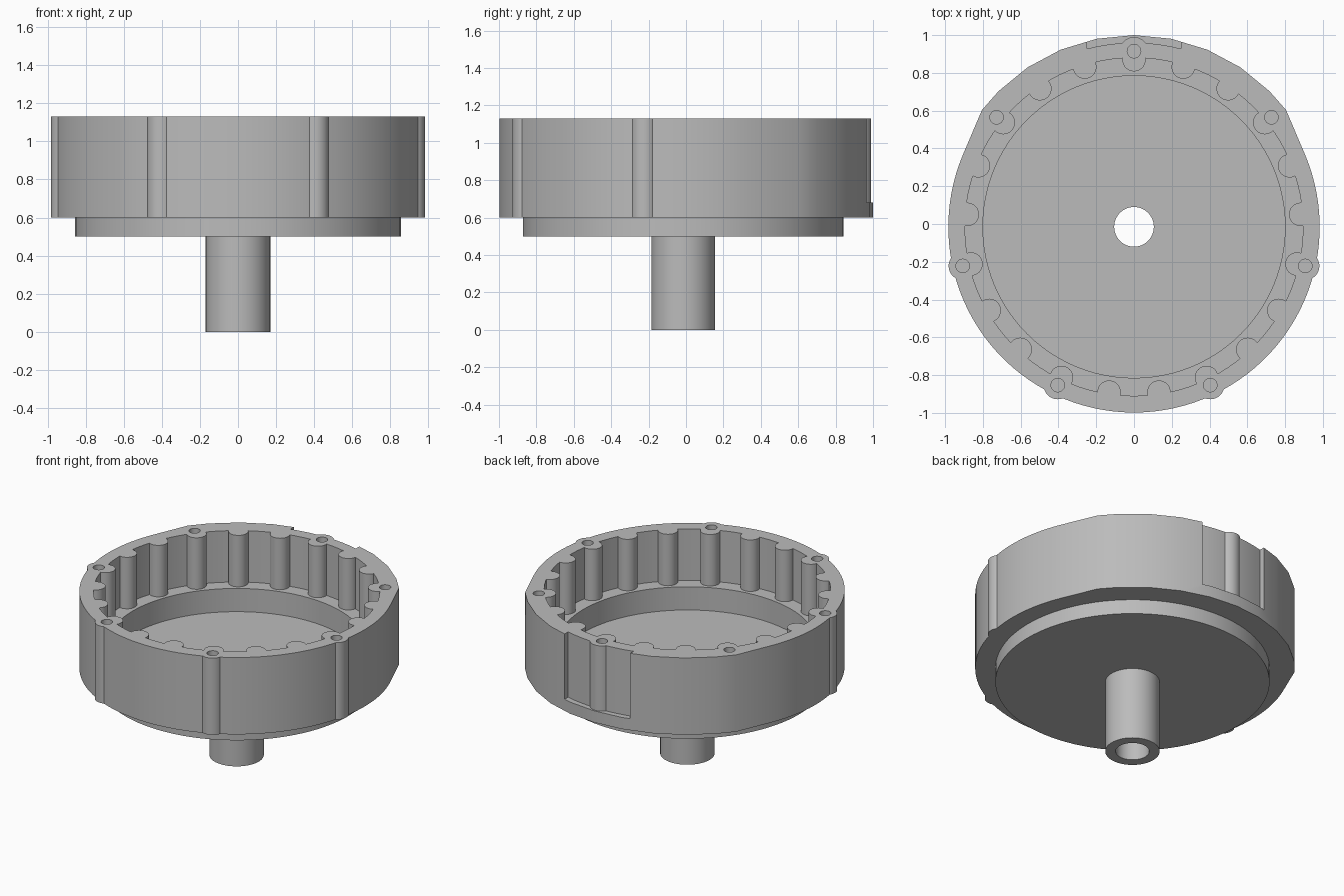
import bpy
import bmesh
from math import sin, cos, acos, radians, degrees

CY = -0.015                      # axis of the housing
TOP, RIM_BOTTOM = 1.13, 0.6
R_RIM, R_BACK = 0.983, 1.015

if "Cube" in bpy.data.objects:
    bpy.data.objects.remove(bpy.data.objects["Cube"], do_unlink=True)

grey = bpy.data.materials.new("plain grey")
grey.use_nodes = True
colour = (0.5, 0.5, 0.5, 1)
grey.diffuse_color = colour
grey.node_tree.nodes["Principled BSDF"].inputs["Base Color"].default_value = colour


def polar(r, deg):
    return r * cos(radians(deg)), CY + r * sin(radians(deg))


def prism(name, points, z0, z1):
    """Solid made by raising a flat outline from z0 to z1."""
    bm = bmesh.new()
    face = bm.faces.new([bm.verts.new((x, y, z0)) for x, y in points])
    raised = bmesh.ops.extrude_face_region(bm, geom=[face])["geom"]
    verts = [v for v in raised if isinstance(v, bmesh.types.BMVert)]
    bmesh.ops.translate(bm, vec=(0, 0, z1 - z0), verts=verts)
    bmesh.ops.recalc_face_normals(bm, faces=bm.faces)
    mesh = bpy.data.meshes.new(name)
    bm.to_mesh(mesh)
    bm.free()
    mesh.materials.append(grey)
    obj = bpy.data.objects.new(name, mesh)
    bpy.context.collection.objects.link(obj)
    return obj


def cylinder(name, r, z0, z1, center=(0, CY), sides=96):
    cx, cy = center
    ring = [(cx + r * cos(radians(360 * i / sides)),
             cy + r * sin(radians(360 * i / sides))) for i in range(sides)]
    return prism(name, ring, z0, z1)


def combine(obj, tool, operation):
    """Apply a boolean, then discard the tool."""
    mod = obj.modifiers.new("combine", 'BOOLEAN')
    mod.operation, mod.object, mod.solver = operation, tool, 'EXACT'
    deps = bpy.context.evaluated_depsgraph_get()
    mesh = bpy.data.meshes.new_from_object(obj.evaluated_get(deps))
    obj.modifiers.clear()
    obj.data = mesh
    bpy.data.objects.remove(tool, do_unlink=True)


def smooth(obj):
    bpy.ops.object.select_all(action='DESELECT')
    obj.select_set(True)
    bpy.context.view_layer.objects.active = obj
    bpy.ops.object.shade_smooth_by_angle(angle=radians(30))


# Outer outline: round front, wider faceted back, joined by tangents
back_half = 52.5
touch = 90 - back_half - degrees(acos(R_RIM / R_BACK))
sweep, steps = 180 + 2 * touch, 72
outline = [polar(R_RIM, 180 - touch + sweep * i / steps) for i in range(steps + 1)]
back_angles = [-back_half] + [k * 11.25 for k in range(-4, 5)] + [back_half]
outline += [polar(R_BACK, 90 + a) for a in back_angles]
housing = prism("housing", outline, 0.45, 1.4)

# Recess in the back wall
recess = prism("recess_cutter", [(-0.25, 0.7), (0.25, 0.7), (0.25, 1.2), (-0.25, 1.2)], 0.68, 1.6)
combine(recess, cylinder("recess_core", 0.975, 0.5, 1.8), 'DIFFERENCE')
combine(housing, recess, 'DIFFERENCE')

# Screw bosses, then trim the rim to height
screws = [polar(0.93, 90 + 360 * i / 7) for i in range(7)]
for p in screws:
    combine(housing, cylinder("boss", 0.075, 0.4, 1.5, p, 32), 'UNION')
combine(housing, cylinder("slab", 1.3, RIM_BOTTOM, TOP), 'INTERSECT')

# Base plate under the rim
combine(housing, cylinder("base_plate", 0.857, 0.5, 0.7), 'UNION')

# Cavity with rounded teeth left standing, and the deeper round pocket
cavity = cylinder("cavity_cutter", 0.895, 0.775, 1.3)
for i in range(21):
    center = polar(0.885, 90 + 360 * i / 21)
    combine(cavity, cylinder("tooth", 0.062, 0.7, 1.4, center, 32), 'DIFFERENCE')
combine(housing, cavity, 'DIFFERENCE')
combine(housing, cylinder("pocket", 0.8, 0.615, 1.0), 'DIFFERENCE')

# Screw holes and the central bore
for p in screws:
    combine(housing, cylinder("screw_hole", 0.036, 0.75, 1.3, p, 24), 'DIFFERENCE')
combine(housing, cylinder("bore", 0.105, 0.3, 0.8, sides=48), 'DIFFERENCE')
smooth(housing)

# Hollow shaft below the plate
shaft = cylinder("hollow_shaft", 0.17, 0, 0.5, sides=64)
combine(shaft, cylinder("bore", 0.105, -0.2, 0.8, sides=48), 'DIFFERENCE')
smooth(shaft)
